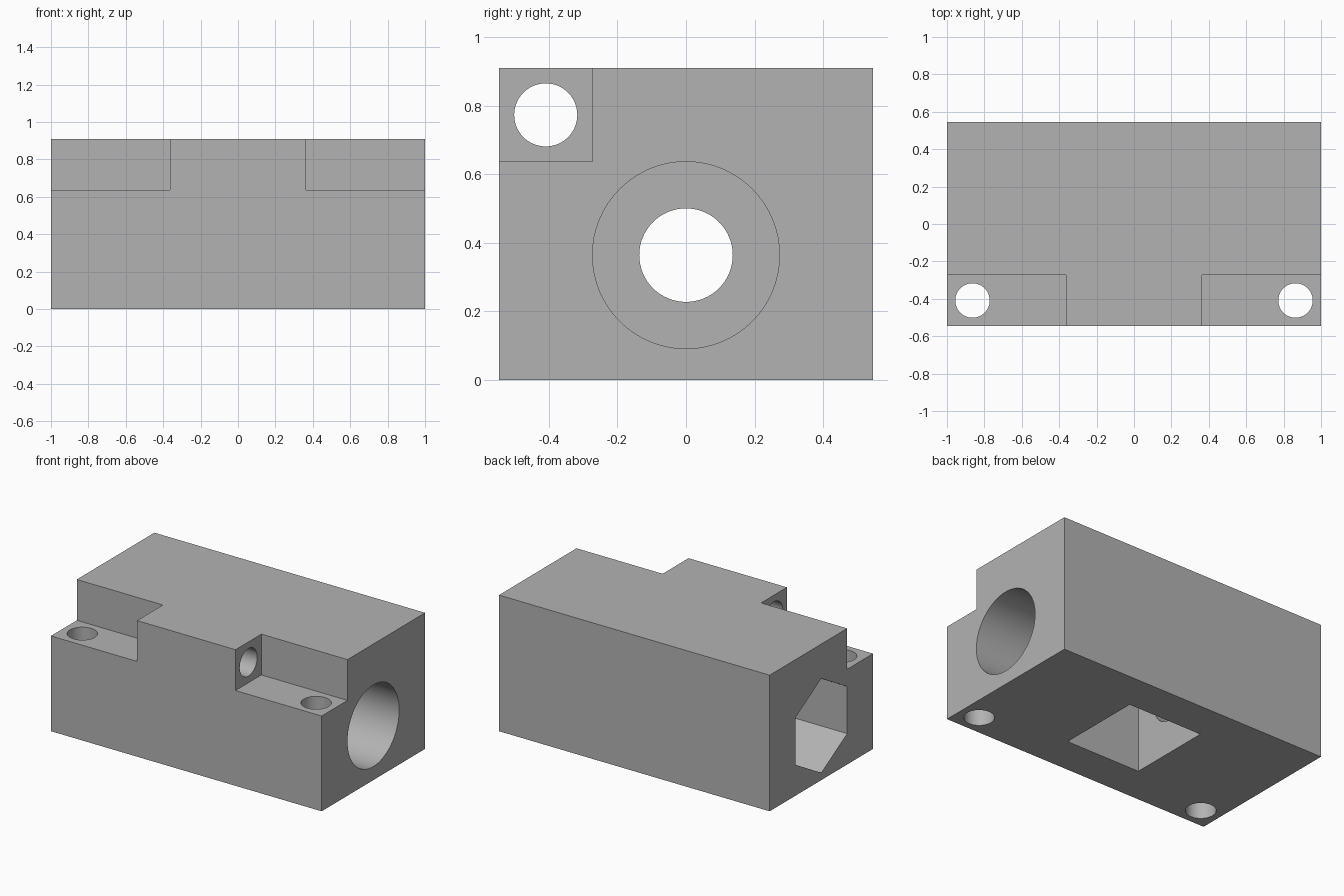
import bpy
import math

if "Cube" in bpy.data.objects:
    bpy.data.objects.remove(bpy.data.objects["Cube"], do_unlink=True)

U = 1 / 11                      # design unit: the block is 22 x 12 x 10 of these
LENGTH, DEPTH, HEIGHT = 22 * U, 12 * U, 10 * U
AXIS_Z = 4 * U                  # height of the main bore
LUG_Y, SMALL_R = -4.5 * U, 0.092

grey = bpy.data.materials.new("plain grey")
grey.use_nodes = True
grey.diffuse_color = (0.45, 0.45, 0.45, 1)
grey.node_tree.nodes["Principled BSDF"].inputs["Base Color"].default_value = (0.45, 0.45, 0.45, 1)


def box(name, low, high):
    centre = [(a + b) / 2 for a, b in zip(low, high)]
    bpy.ops.mesh.primitive_cube_add(size=1, location=centre)
    obj = bpy.context.object
    obj.name = name
    obj.scale = [b - a for a, b in zip(low, high)]
    bpy.ops.object.transform_apply(location=True, rotation=True, scale=True)
    return obj


def rod(name, radius, start, end, axis, offset, sides=64):
    """Prism from start to end along x or z; offset is its place on the other axes."""
    mid = (start + end) / 2
    if axis == "x":
        place, turn = (mid, *offset), (0, math.pi / 2, 0)
    else:
        place, turn = (*offset, mid), (0, 0, 0)
    bpy.ops.mesh.primitive_cylinder_add(vertices=sides, radius=radius, depth=end - start,
                                        location=place, rotation=turn)
    obj = bpy.context.object
    obj.name = name
    if sides == 6:              # turn the hexagon so its flats lie at top and bottom
        obj.rotation_euler = (math.pi / 2, 0, math.pi / 2)
    bpy.ops.object.transform_apply(location=True, rotation=True, scale=True)
    return obj


def cut(body, cutter):
    mod = body.modifiers.new("cut", "BOOLEAN")
    mod.operation, mod.solver, mod.object = "DIFFERENCE", "EXACT", cutter
    bpy.context.view_layer.objects.active = body
    bpy.ops.object.modifier_apply(modifier=mod.name)
    bpy.data.objects.remove(cutter, do_unlink=True)


# Main block
body = box("mounting_block", (-LENGTH / 2, -DEPTH / 2, 0), (LENGTH / 2, DEPTH / 2, HEIGHT))
body.data.materials.append(grey)

# Corner notches with their vertical screw holes
for side in (-1, 1):
    xs = sorted((side * 4 * U, side * 1.2))
    cut(body, box("notch_cutter", (xs[0], -0.8, 7 * U), (xs[1], -3 * U, 1.2)))
    cut(body, rod("screw_hole_cutter", SMALL_R, -0.2, 1.2, "z", (side * 9.5 * U, LUG_Y)))

# Cross hole through the raised tab between the notches
cut(body, rod("tab_hole_cutter", SMALL_R, -0.6, 0.6, "x", (LUG_Y, 8.5 * U)))

# Square pocket in the underside
cut(body, box("pocket_cutter", (-0.275, -0.288, -0.2), (0.275, 0.288, 0.65)))

# Stepped main bore: narrow through hole, round counterbore, hexagonal recess
cut(body, rod("through_hole_cutter", 1.5 * U, -1.2, 1.2, "x", (0, AXIS_Z)))
cut(body, rod("counterbore_cutter", 3 * U, 5 * U, 1.2, "x", (0, AXIS_Z)))
hex_radius = 3 * U / math.cos(math.pi / 6)
cut(body, rod("hex_recess_cutter", hex_radius, -1.2, -5 * U, "x", (0, AXIS_Z), sides=6))

# Smooth bores, crisp edges
bpy.ops.object.select_all(action="DESELECT")
body.select_set(True)
bpy.context.view_layer.objects.active = body
bpy.ops.object.shade_smooth_by_angle(angle=math.radians(30))
